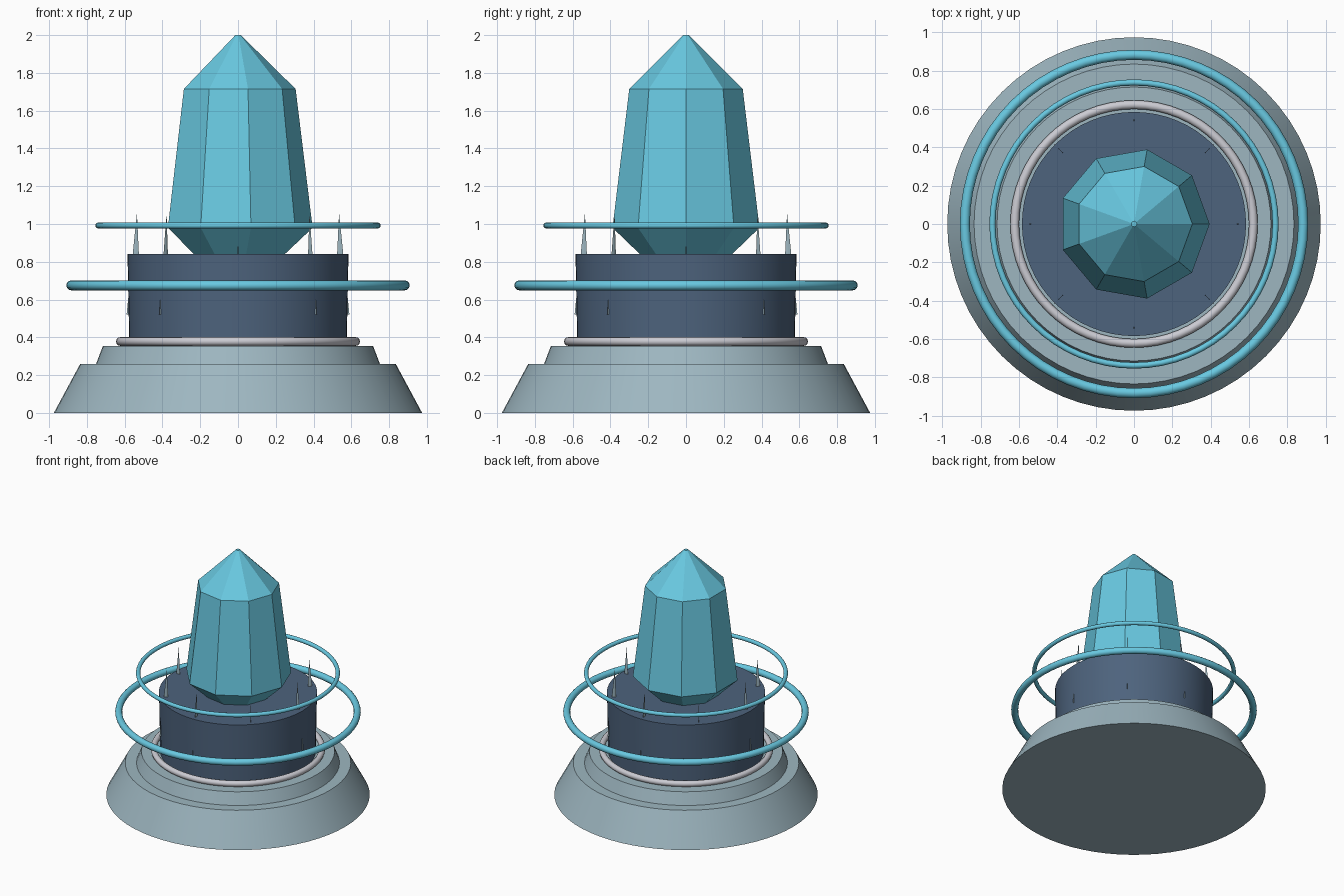
import bpy
import bmesh
from math import pi, cos, sin, radians
from mathutils import Matrix

cube = bpy.data.objects.get("Cube")
if cube:
    bpy.data.objects.remove(cube, do_unlink=True)


def material(name, rgb):
    mat = bpy.data.materials.new(name)
    mat.use_nodes = True
    mat.diffuse_color = (*rgb, 1)
    mat.node_tree.nodes["Principled BSDF"].inputs["Base Color"].default_value = (*rgb, 1)
    return mat


steel = material("pale steel", (0.34, 0.47, 0.53))
navy = material("slate navy", (0.075, 0.125, 0.205))
silver = material("silver", (0.60, 0.60, 0.65))
cyan = material("crystal cyan", (0.14, 0.58, 0.75))


def finish(bm, name, mat, smooth=True):
    bmesh.ops.recalc_face_normals(bm, faces=bm.faces)
    mesh = bpy.data.meshes.new(name)
    bm.to_mesh(mesh)
    bm.free()
    mesh.materials.append(mat)
    obj = bpy.data.objects.new(name, mesh)
    bpy.context.collection.objects.link(obj)
    if smooth:
        bpy.ops.object.select_all(action="DESELECT")
        obj.select_set(True)
        bpy.context.view_layer.objects.active = obj
        bpy.ops.object.shade_smooth_by_angle(angle=radians(30))
    return obj


def lathe(name, profile, sides, mat, smooth=True):
    """Closed solid of revolution from (radius, height) pairs."""
    bm = bmesh.new()
    rings = [[bm.verts.new((r * cos(2 * pi * i / sides), r * sin(2 * pi * i / sides), z))
              for i in range(sides)] for r, z in profile]
    for low, high in zip(rings, rings[1:]):
        for i in range(sides):
            j = (i + 1) % sides
            bm.faces.new((low[i], low[j], high[j], high[i]))
    bm.faces.new(rings[0][::-1])
    bm.faces.new(rings[-1])
    return finish(bm, name, mat, smooth)


def ring(name, major, minor, z, mat):
    bpy.ops.mesh.primitive_torus_add(major_radius=major, minor_radius=minor, location=(0, 0, z),
                                     major_segments=64, minor_segments=12)
    obj = bpy.context.object
    obj.name = name
    obj.data.materials.append(mat)
    bpy.ops.object.shade_smooth()


# Stepped pedestal and drum
lathe("base", [(0.975, 0), (0.835, 0.26)], 64, steel)
lathe("base_step", [(0.755, 0.25), (0.715, 0.355)], 64, steel)
lathe("drum", [(0.575, 0.34), (0.585, 0.84)], 64, navy)
ring("collar", 0.623, 0.023, 0.378, silver)

# Nine-sided crystal
lathe("crystal", [(0.015, 0.62), (0.395, 0.98), (0.305, 1.715), (0.015, 2.0)], 9, cyan, smooth=False)

# Floating rings
ring("lower_ring", 0.883, 0.026, 0.675, cyan)
ring("upper_ring", 0.739, 0.016, 0.992, cyan)

# Thin prongs around the drum, wide in the radial direction
for k in range(8):
    bm = bmesh.new()
    base = [bm.verts.new(p) for p in ((0.59, 0, 0.52), (0.55, 0.004, 0.52),
                                      (0.51, 0, 0.52), (0.55, -0.004, 0.52))]
    tip = bm.verts.new((0.535, 0, 1.06))
    bm.faces.new(base)
    for i in range(4):
        bm.faces.new((base[i], base[(i + 1) % 4], tip))
    bm.transform(Matrix.Rotation(k * pi / 4, 4, "Z"))
    finish(bm, f"prong_{k + 1}", steel, smooth=False)
